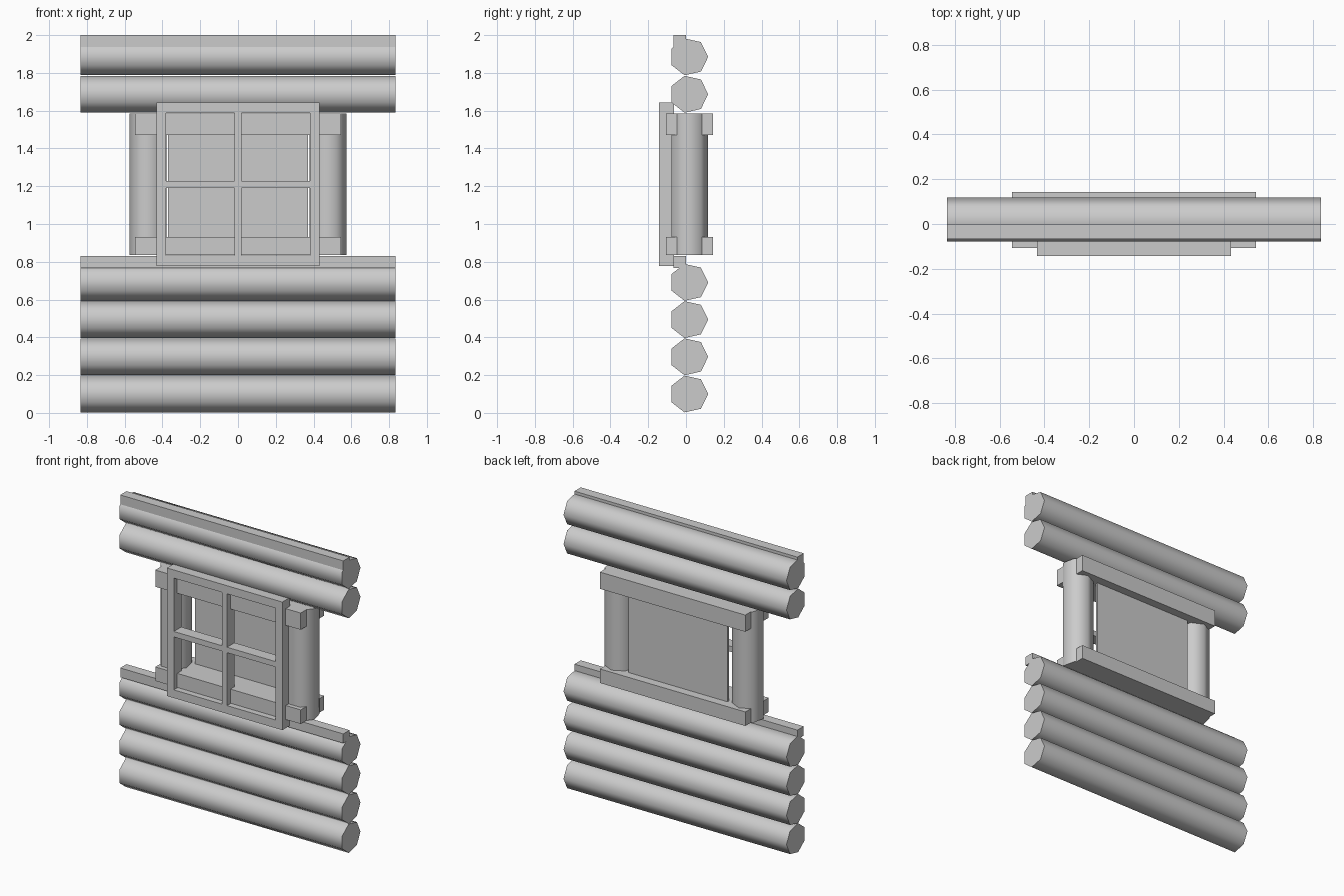
import bpy, bmesh
from math import radians, sin, cos, pi
from mathutils import Vector

if "Cube" in bpy.data.objects:
    bpy.data.objects.remove(bpy.data.objects["Cube"])


def finish(bm, name):
    bmesh.ops.recalc_face_normals(bm, faces=bm.faces)
    me = bpy.data.meshes.new(name)
    bm.to_mesh(me)
    bm.free()
    ob = bpy.data.objects.new(name, me)
    bpy.context.collection.objects.link(ob)
    return ob


def box(name, x0, x1, y0, y1, z0, z1):
    bm = bmesh.new()
    bmesh.ops.create_cube(bm, size=1)
    for v in bm.verts:
        v.co = Vector(((x0 + x1) / 2 + v.co.x * (x1 - x0),
                       (y0 + y1) / 2 + v.co.y * (y1 - y0),
                       (z0 + z1) / 2 + v.co.z * (z1 - z0)))
    return finish(bm, name)


def log(name, start, axis, length, side, r=0.1025):
    """Seven-sided log with a flat at the front and a ridge at the back."""
    bm = bmesh.new()
    start, axis, side = Vector(start), Vector(axis), Vector(side)
    ring = [bm.verts.new(start + side * (r * sin(2 * pi * i / 7))
                         + Vector((0, r * cos(2 * pi * i / 7), 0))) for i in range(7)]
    cap = bm.faces.new(ring)
    ext = bmesh.ops.extrude_face_region(bm, geom=[cap], use_keep_orig=True)
    bmesh.ops.translate(bm, vec=axis * length,
                        verts=[g for g in ext["geom"] if isinstance(g, bmesh.types.BMVert)])
    ob = finish(bm, name)
    bpy.ops.object.select_all(action='DESELECT')
    ob.select_set(True)
    bpy.context.view_layer.objects.active = ob
    bpy.ops.object.shade_smooth_by_angle(angle=radians(60))
    return ob


HALF = 0.834
CY = 0.015

# Horizontal wall logs, below and above the window
for i, z in enumerate((0.1, 0.297, 0.494, 0.691, 1.687, 1.885)):
    log(f"wall_log_{i + 1}", (-HALF, CY, z), (1, 0, 0), 2 * HALF, (0, 0, 0.975))

# Flat battens lying on the logs
box("lower_batten", -HALF, HALF, -0.067, 0, 0.767, 0.83)
box("upper_batten", -HALF, HALF, -0.067, 0, 1.937, 2.0)

# Upright posts beside the window
for name, x in (("left_post", -0.477), ("right_post", 0.477)):
    log(name, (x, CY, 0.835), (0, 0, 1), 0.75, (0.975, 0, 0))

# Sill and lintel beams passing through the posts
box("sill_beam", -0.544, 0.544, -0.107, 0.143, 0.835, 0.93)
box("lintel_beam", -0.544, 0.544, -0.107, 0.143, 1.472, 1.585)

# Window pane
box("window_pane", -0.37, 0.37, 0.07, 0.085, 0.92, 1.48)

# Window frame with glazing bars: a grid with four cells left open
xs = (-0.432, -0.38, -0.018, 0.018, 0.38, 0.432)
zs = (0.777, 0.832, 1.19, 1.227, 1.588, 1.643)
bm = bmesh.new()
grid = [[bm.verts.new((x, -0.143, z)) for z in zs] for x in xs]
for i in range(5):
    for j in range(5):
        if not (i in (1, 3) and j in (1, 3)):
            bm.faces.new((grid[i][j], grid[i + 1][j], grid[i + 1][j + 1], grid[i][j + 1]))
ext = bmesh.ops.extrude_face_region(bm, geom=bm.faces[:], use_keep_orig=True)
bmesh.ops.translate(bm, vec=(0, 0.08, 0),
                    verts=[g for g in ext["geom"] if isinstance(g, bmesh.types.BMVert)])
finish(bm, "window_frame")
